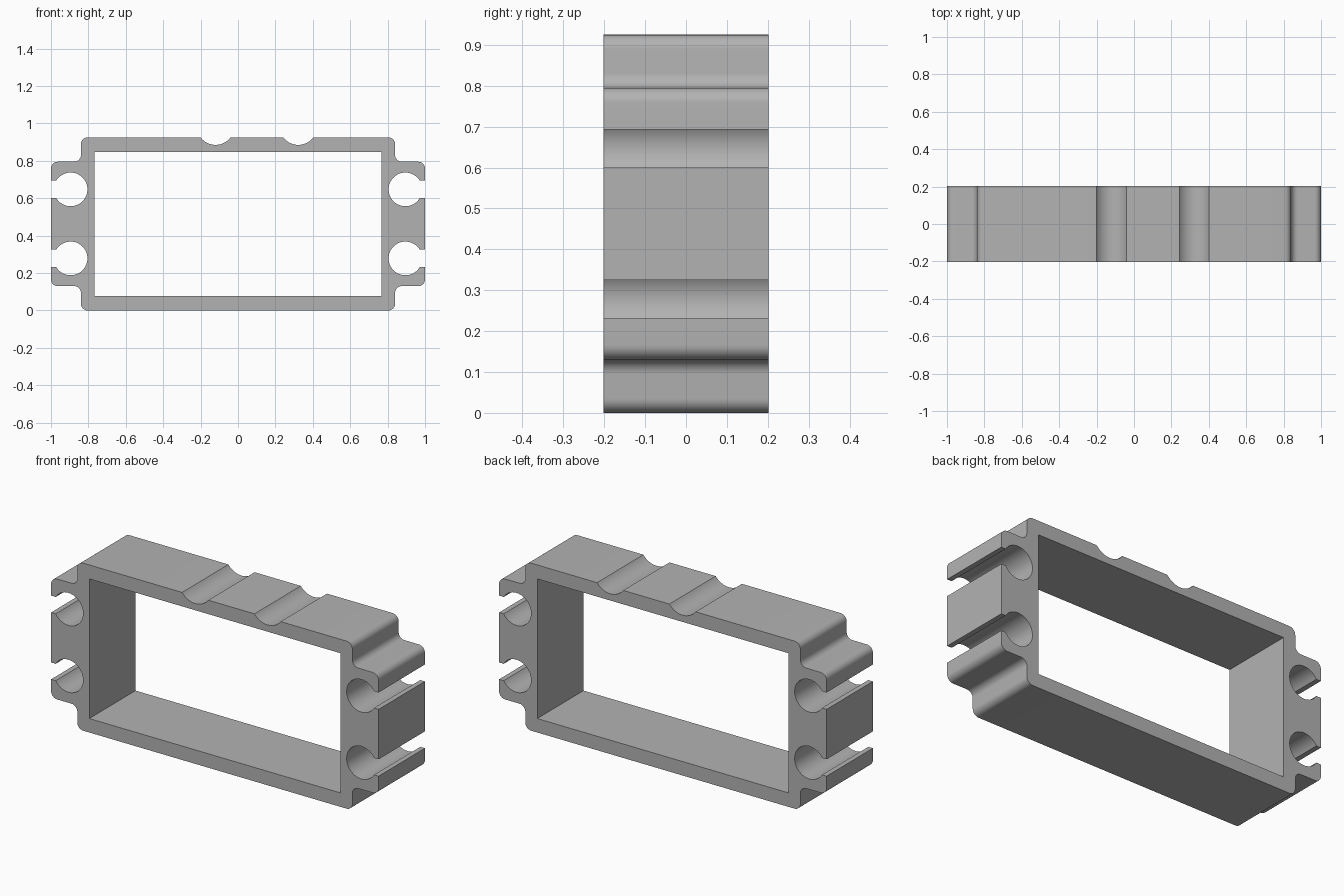
import bpy
import bmesh
from math import acos, asin, cos, pi, radians, sin, sqrt
from mathutils import Matrix, Vector

cube = bpy.data.objects.get("Cube")
if cube:
    bpy.data.objects.remove(cube, do_unlink=True)

HEIGHT, HALF_DEPTH = 0.925, 0.202
BODY_X, LUG_Z, ROUND = 0.84, 0.13, 0.036


def arc(cx, cz, r, a0, a1, steps):
    return [(cx + r * cos(a0 + (a1 - a0) * i / steps),
             cz + r * sin(a0 + (a1 - a0) * i / steps)) for i in range(steps + 1)]


def fillet(before, corner, after, r, steps=8):
    """Round a right-angled corner."""
    c = Vector(corner)
    u = (Vector(before) - c).normalized() * r
    v = (Vector(after) - c).normalized() * r
    turns = [pi / 2 * i / steps for i in range(steps + 1)]
    return [tuple(c + u * (1 - sin(t)) + v * (1 - cos(t))) for t in turns]


def socket(cz):
    """Round socket opening through a narrow slot in the lug's side."""
    cx, r, half_slot = 0.895, 0.09, 0.0465
    a = asin(half_slot / r)
    return ([(1, cz - half_slot)] + arc(cx, cz, r, -a, a - 2 * pi, 48)
            + [(1, cz + half_slot)])


def groove(cx):
    """Shallow round groove across the top, running towards -x."""
    r, depth = 0.1, 0.04
    a = acos((r - depth) / r)
    return arc(cx, HEIGHT + r - depth, r, -pi / 2 + a, -pi / 2 - a, 20)


# Side profile from bottom to top
body_low, inner_low, lug_low = (BODY_X, 0), (BODY_X, LUG_Z), (1, LUG_Z)
lower = (fillet((0, 0), body_low, inner_low, ROUND)
         + fillet(body_low, inner_low, lug_low, ROUND)
         + fillet(inner_low, lug_low, (1, HEIGHT / 2), ROUND)
         + socket(0.278))
side = lower + [(x, HEIGHT - z) for x, z in reversed(lower)]

# Full outline with grooves on the top, and the rectangular opening
outline = side + groove(0.322) + groove(-0.12) + [(-x, z) for x, z in reversed(side)]
opening = [(-0.767, 0.077), (-0.767, 0.848), (0.767, 0.848), (0.767, 0.077)]

curve = bpy.data.curves.new("frame_profile", 'CURVE')
curve.dimensions = '2D'
curve.fill_mode = 'BOTH'
curve.extrude = HALF_DEPTH
for loop in (outline, opening):
    spline = curve.splines.new('POLY')
    spline.points.add(len(loop) - 1)
    for point, (x, z) in zip(spline.points, loop):
        point.co = (x, z, 0, 1)
    spline.use_cyclic_u = True

frame = bpy.data.objects.new("bracket_frame", curve)
bpy.context.collection.objects.link(frame)
bpy.ops.object.select_all(action='DESELECT')
frame.select_set(True)
bpy.context.view_layer.objects.active = frame
bpy.ops.object.convert(target='MESH')
frame = bpy.context.view_layer.objects.active
frame.data.transform(Matrix.Rotation(pi / 2, 4, 'X'))

# Weld caps to walls
bm = bmesh.new()
bm.from_mesh(frame.data)
bmesh.ops.remove_doubles(bm, verts=bm.verts, dist=0.0005)
bmesh.ops.recalc_face_normals(bm, faces=bm.faces)
bm.to_mesh(frame.data)
bm.free()

grey = bpy.data.materials.new("plain_grey")
grey.use_nodes = True
grey.diffuse_color = (0.45, 0.45, 0.45, 1)
grey.node_tree.nodes["Principled BSDF"].inputs["Base Color"].default_value = (0.45, 0.45, 0.45, 1)
frame.data.materials.clear()
frame.data.materials.append(grey)
bpy.ops.object.shade_smooth_by_angle(angle=radians(30))
